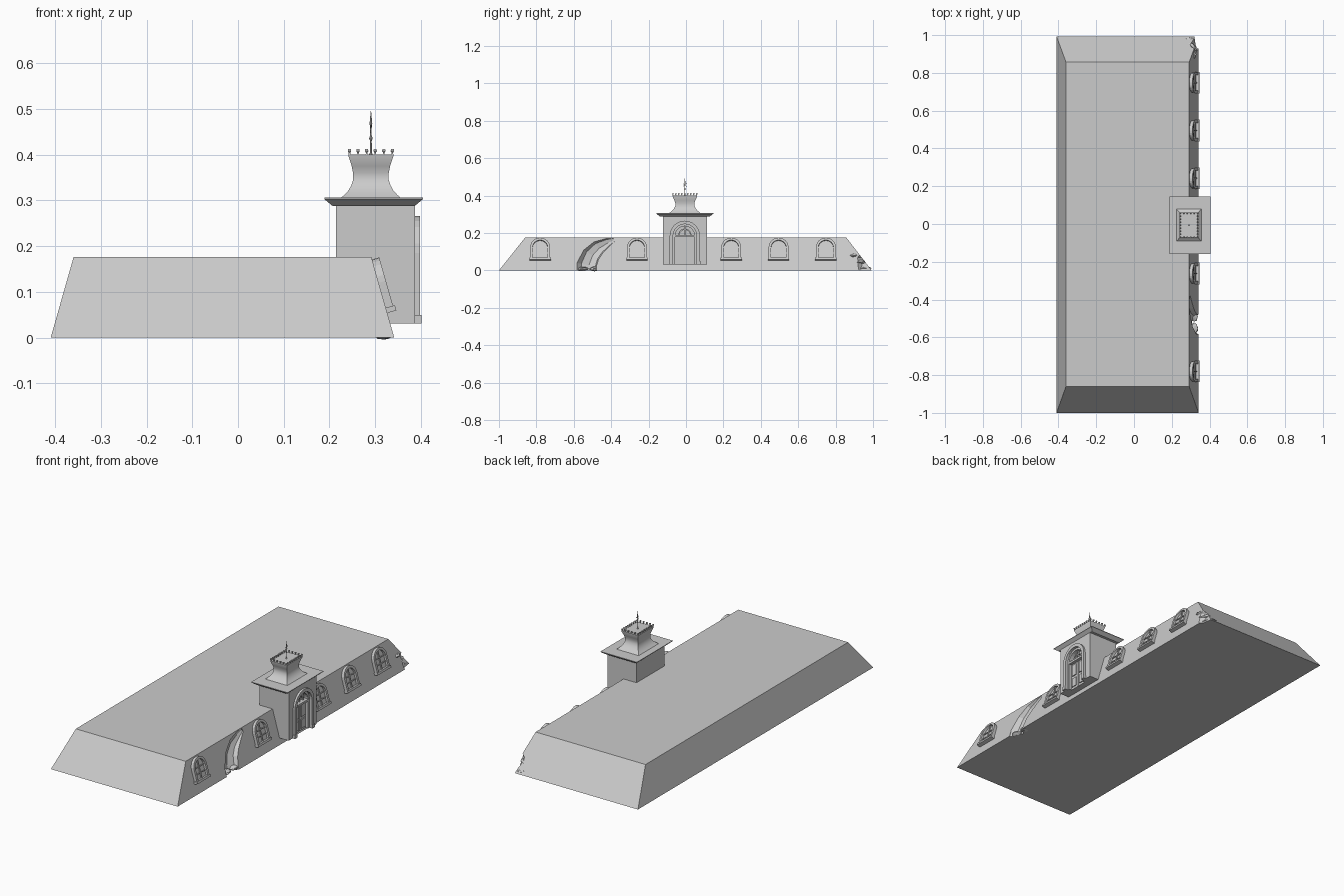
import bpy, bmesh, math, random
from mathutils import Matrix, Vector

if "Cube" in bpy.data.objects:
    bpy.data.objects.remove(bpy.data.objects["Cube"])

random.seed(3)
TILT = math.atan(0.05 / 0.175)


def finish(name, bm, mat=Matrix(), smooth=False):
    bmesh.ops.recalc_face_normals(bm, faces=bm.faces[:])
    me = bpy.data.meshes.new(name)
    bm.to_mesh(me)
    bm.free()
    me.transform(mat)
    ob = bpy.data.objects.new(name, me)
    bpy.context.collection.objects.link(ob)
    if smooth:
        bpy.ops.object.select_all(action='DESELECT')
        ob.select_set(True)
        bpy.context.view_layer.objects.active = ob
        bpy.ops.object.shade_smooth_by_angle(angle=math.radians(35))
    return ob


def skin(name, rings, smooth=False, mat=Matrix()):
    """Closed solid through rings of equal point count."""
    bm = bmesh.new()
    vs = [[bm.verts.new(p) for p in r] for r in rings]
    n = len(vs[0])
    for a, b in zip(vs, vs[1:]):
        for i in range(n):
            bm.faces.new((a[i], a[(i + 1) % n], b[(i + 1) % n], b[i]))
    bm.faces.new(vs[0])
    bm.faces.new(vs[-1])
    return finish(name, bm, mat, smooth)


def rect(x0, x1, y0, y1, z):
    return [(x0, y0, z), (x1, y0, z), (x1, y1, z), (x0, y1, z)]


def box(name, x0, x1, y0, y1, z0, z1, mat=Matrix()):
    return skin(name, [rect(x0, x1, y0, y1, z0), rect(x0, x1, y0, y1, z1)], mat=mat)


def arch_pts(w, h, x, z0=0.0, n=12):
    r = w / 2
    arc = [(x, r * math.cos(math.pi * i / n), h - r + r * math.sin(math.pi * i / n)) for i in range(n + 1)]
    return [(x, r, z0)] + arc + [(x, -r, z0)]


def arch_solid(name, w, h, x0, x1, mat):
    return skin(name, [arch_pts(w, h, x0), arch_pts(w, h, x1)], mat=mat)


def arch_frame(name, w, h, t, x0, x1, mat, z0=0.0):
    bm = bmesh.new()
    loops = [[bm.verts.new(p) for p in pts] for pts in (
        arch_pts(w, h, x0, z0), arch_pts(w, h, x1, z0),
        arch_pts(w - 2 * t, h - t, x1, z0), arch_pts(w - 2 * t, h - t, x0, z0))]
    for k in range(4):
        a, b = loops[k], loops[(k + 1) % 4]
        for i in range(len(a) - 1):
            bm.faces.new((a[i], a[i + 1], b[i + 1], b[i]))
    bm.faces.new([l[0] for l in loops])
    bm.faces.new([l[-1] for l in loops])
    return finish(name, bm, mat)


def cut(ob, cutter):
    m = ob.modifiers.new("cut", 'BOOLEAN')
    m.operation, m.solver, m.object = 'DIFFERENCE', 'EXACT', cutter
    cutter.hide_render = True
    cutter.hide_set(True)


def rock(name, loc, size, rot=0.0, jitter=0.15):
    bm = bmesh.new()
    bmesh.ops.create_icosphere(bm, subdivisions=2, radius=1)
    for v in bm.verts:
        v.co *= 1 + random.uniform(-jitter, jitter)
    mat = Matrix.Translation(loc) @ Matrix.Rotation(rot, 4, 'Z') @ Matrix.Diagonal((*size, 1))
    return finish(name, bm, mat)


# Sloped main block
body = skin("sloped_block", [rect(-0.41, 0.342, -1, 0.993, 0), rect(-0.36, 0.292, -0.86, 0.857, 0.176)])

# Broken arc-shaped hollow in the long wall
path = [(-0.53, -0.03, 0.055), (-0.53, 0.03, 0.055), (-0.508, 0.085, 0.05),
        (-0.47, 0.125, 0.042), (-0.42, 0.152, 0.026), (-0.385, 0.166, 0.012)]
rings = []
for i, (y, z, r) in enumerate(path):
    a, b = path[max(i - 1, 0)], path[min(i + 1, len(path) - 1)]
    d = Vector((0, b[0] - a[0], b[1] - a[1])).normalized()
    side = Vector((0, d.z, -d.y))
    c = Vector((0.347 - z * 0.286, y, z))
    rings.append([c + side * r * math.cos(k * math.pi / 4 + 0.2)
                  + Vector((1, 0, 0)) * r * 0.75 * math.sin(k * math.pi / 4 + 0.2) for k in range(8)])
cut(body, skin("hollow_cutter", rings))
for y, s in ((-0.555, 0.03), (-0.49, 0.024)):
    rock("hollow_rubble", (0.318, y, 0.008), (0.02, s, 0.012))

# Broken far corner with ledges
cut(body, rock("corner_cutter", (0.375, 1.01, 0.07), (0.085, 0.13, 0.12), 0.15))
for y, x, z, s in ((0.94, 0.298, 0.012, 0.055), (0.925, 0.298, 0.045, 0.04), (0.90, 0.298, 0.08, 0.03)):
    rock("corner_ledge", (x, y, z), (0.03, s, 0.012), 0.25)

# Arched windows leaning with the wall
for y in (-0.78, -0.262, 0.242, 0.495, 0.748):
    m = Matrix.Translation((0.325, y, 0.055)) @ Matrix.Rotation(-TILT, 4, 'Y')
    arch_frame("window_frame", 0.106, 0.12, 0.013, -0.012, 0.018, m)
    arch_solid("window_pane", 0.084, 0.109, -0.01, 0.006, m)
    box("window_sill", -0.01, 0.022, -0.057, 0.057, -0.002, 0.01, m)
    box("window_mullion", 0.0, 0.011, -0.003, 0.003, 0.008, 0.109, m)
    for z in (0.035, 0.066):
        box("window_bar", 0.0, 0.011, -0.042, 0.042, z, z + 0.005, m)

# Gate tower
CY = -0.006
tower = box("gate_tower", 0.215, 0.388, CY - 0.118, CY + 0.118, 0.031, 0.292)
dm = Matrix.Translation((0, CY, 0.031))
cut(tower, arch_solid("doorway_cutter", 0.126, 0.217, 0.36, 0.42, Matrix.Translation((0, CY, 0.0308))))
arch_frame("door_surround", 0.162, 0.235, 0.018, 0.38, 0.399, dm)
arch_frame("door_inner_frame", 0.128, 0.218, 0.012, 0.36, 0.384, dm)
box("door_transom", 0.355, 0.385, -0.06, 0.06, 0.147, 0.158, dm)
arch_frame("fanlight_ring", 0.07, 0.193, 0.007, 0.355, 0.37, dm, 0.156)
box("fanlight_bar", 0.355, 0.37, -0.003, 0.003, 0.156, 0.208, dm)
for s in (-1, 1):
    y0, y1 = sorted((s * 0.002, s * 0.053))
    box("door_leaf", 0.355, 0.368, y0, y1, 0, 0.148, dm)
    for z0, z1 in ((0.012, 0.06), (0.075, 0.138)):
        box("door_panel", 0.36, 0.373, y0 + 0.009, y1 - 0.009, z0, z1, dm)
    c = s * 0.074
    box("door_pillar_base", 0.38, 0.402, c - 0.011, c + 0.011, 0, 0.018, dm)

# Flared eave
EX = 0.297
skin("tower_eave", [rect(EX - a, EX + a, CY - b, CY + b, z)
                    for z, a, b in ((0.288, 0.09, 0.132), (0.303, 0.108, 0.152), (0.306, 0.108, 0.152))])

# Concave roof
TX = 0.291
prof = [(0.304, 0.068, 0.088), (0.312, 0.058, 0.077), (0.322, 0.049, 0.065), (0.333, 0.043, 0.057),
        (0.345, 0.039, 0.051), (0.36, 0.039, 0.051), (0.375, 0.042, 0.056), (0.397, 0.049, 0.066),
        (0.401, 0.049, 0.066)]
skin("concave_roof", [rect(TX - a, TX + a, CY - b, CY + b, z) for z, a, b in prof], smooth=True)

# Cresting of small knobs round the roof edge
def crest(x, y):
    x, y = TX + x, CY + y
    skin("crest_knob", [rect(x - r, x + r, y - r, y + r, z)
                        for z, r in ((0.399, 0.002), (0.405, 0.0018), (0.408, 0.0038), (0.413, 0.003))])

for i in range(6):
    for s in (-1, 1):
        crest(-0.047 + i * 0.0188, s * 0.064)
for i in range(1, 8):
    for s in (-1, 1):
        crest(s * 0.047, -0.064 + i * 0.016)

# Spire with small cross arms
sp = [(0.399, 0.005), (0.405, 0.002), (0.43, 0.0018), (0.436, 0.004), (0.442, 0.0018),
      (0.46, 0.0018), (0.468, 0.003), (0.497, 0.0003)]
skin("spire", [[(TX + r * math.cos(k * math.pi / 4), CY + r * math.sin(k * math.pi / 4), z)
                for k in range(8)] for z, r in sp], smooth=True)
for a in (0.7, -0.7):
    box("spire_arm", -0.001, 0.001, -0.014, 0.014, -0.001, 0.001,
        Matrix.Translation((TX, CY, 0.457)) @ Matrix.Rotation(a, 4, 'X'))
